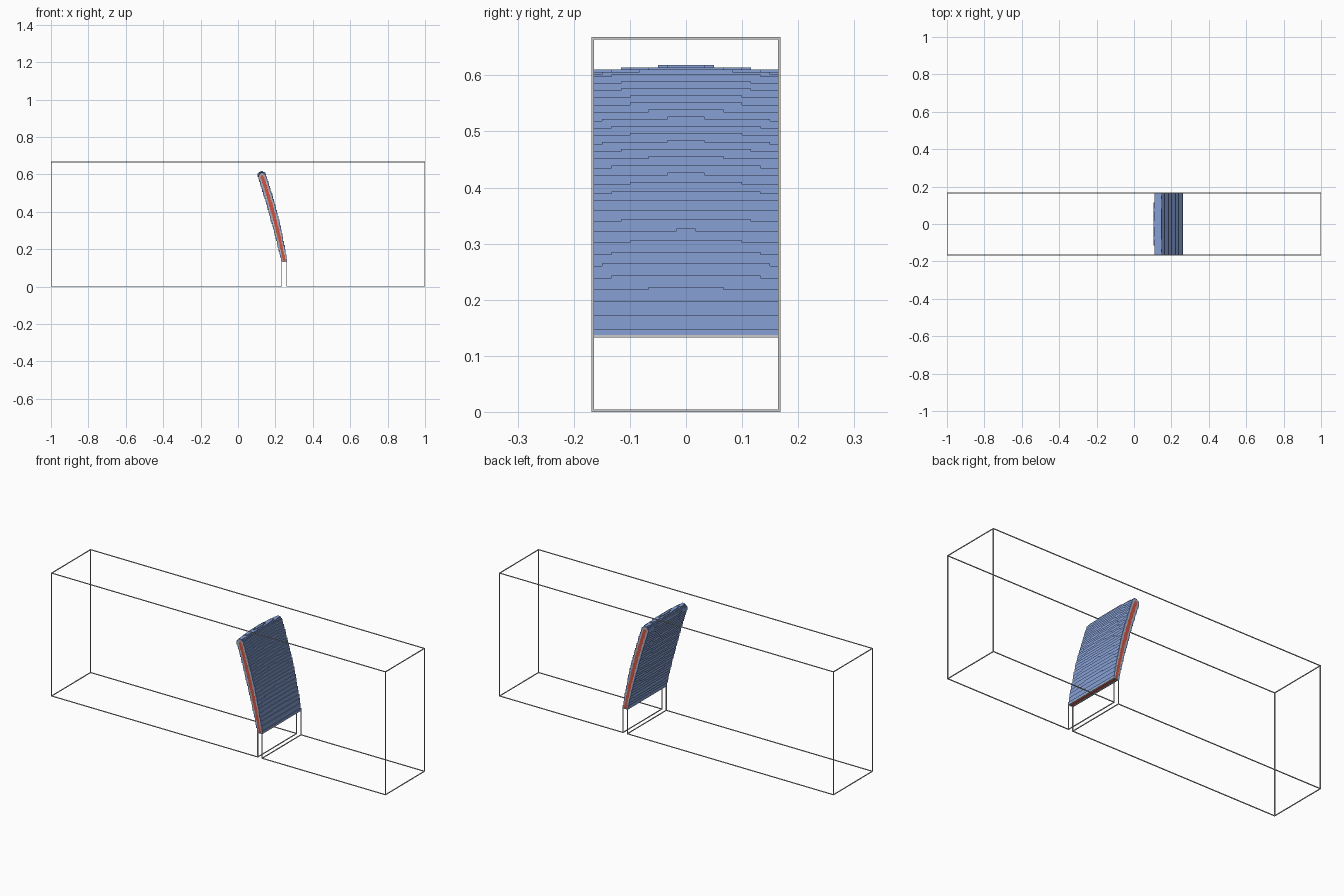
import bpy, bmesh, math
from mathutils import Vector, Matrix

if "Cube" in bpy.data.objects:
    bpy.data.objects.remove(bpy.data.objects["Cube"])

R = 0.002            # half thickness of the frame bars
HY = 0.166           # half depth of the channel


def make_object(name, bm, colors=()):
    me = bpy.data.meshes.new(name)
    bm.to_mesh(me)
    bm.free()
    for cname, rgb in colors:
        m = bpy.data.materials.new(cname)
        m.diffuse_color = (*rgb, 1)
        m.use_nodes = True
        m.node_tree.nodes["Principled BSDF"].inputs["Base Color"].default_value = m.diffuse_color
        me.materials.append(m)
    ob = bpy.data.objects.new(name, me)
    bpy.context.collection.objects.link(ob)
    return ob


def bar(bm, a, b):
    a, b = Vector(a), Vector(b)
    size = [abs(d) + 2 * R for d in b - a]
    bmesh.ops.create_cube(bm, size=1, matrix=Matrix.Translation((a + b) / 2) @ Matrix.Diagonal((*size, 1)))


# channel frame: outline with a narrow slot in the floor, repeated front and back
XL, XR, ZS, ZT, XE = 0.2345, 0.2605, 0.135, 0.666, 1 - R
outline = [(-XE, R), (XL, R), (XL, ZS), (XR, ZS), (XR, R), (XE, R), (XE, ZT), (-XE, ZT)]
bm = bmesh.new()
for i, (x, z) in enumerate(outline):
    x2, z2 = outline[(i + 1) % len(outline)]
    for y in (-HY, HY):
        bar(bm, (x, y, z), (x2, y, z2))
    bar(bm, (x, -HY, z), (x, HY, z))
make_object("channel_frame", bm)

# bent flap: small stepped cells around a curved centre line
C, NY = 1 / 240, 20
CY = 2 * HY / NY
Z0, TIP = 0.135, 0.594


def centre_x(z):
    s = (z - Z0) / (TIP - Z0)
    return 0.247 - 0.12 * (0.72 * s + 0.28 * s * s)


def depth(i, j, k):
    """Relative distance from the centre line: below 1 is inside."""
    x, y, z = (i + 0.5) * C, -HY + (j + 0.5) * CY, Z0 + (k + 0.5) * C
    v = (y / HY) ** 2
    tip = TIP - 0.007 * v
    s = min(1, (z - Z0) / (TIP - Z0))
    half = 0.015 + 0.006 * min(1, s * 2) + 0.002 * (1 - v) * s
    if z > tip:
        d = math.hypot(x - centre_x(tip), z - tip)
    else:
        d = abs(x - centre_x(z)) * 0.966
    return d / half


cells = {}
for k in range(120):
    for j in range(NY):
        for i in range(20, 68):
            d = depth(i, j, k)
            if d < 1:
                cells[i, j, k] = 0 if d > 0.7 else 1 if d > 0.45 else 2

bm = bmesh.new()
corners = {}


def corner(p):
    if p not in corners:
        corners[p] = bm.verts.new((p[0] * C, -HY + p[1] * CY, Z0 + p[2] * C))
    return corners[p]


# keep only cell sides that face outside; colour bands show on the cut ends
for cell, band in cells.items():
    for axis in range(3):
        for side in (0, 1):
            n = list(cell)
            n[axis] += 2 * side - 1
            if tuple(n) in cells:
                continue
            u, w = (axis + 1) % 3, (axis + 2) % 3
            quad = []
            for du, dw in ((0, 0), (1, 0), (1, 1), (0, 1)):
                p = list(cell)
                p[axis] += side
                p[u] += du
                p[w] += dw
                quad.append(corner(tuple(p)))
            f = bm.faces.new(quad if side else quad[::-1])
            cut_end = (axis == 1 and n[1] in (-1, NY)) or n[2] == -1
            f.material_index = band if cut_end else 0
make_object("bent_flap", bm, [("blue_skin", (0.24, 0.35, 0.66)),
                              ("grey_band", (0.5, 0.5, 0.5)),
                              ("red_core", (0.62, 0.09, 0.06))])
